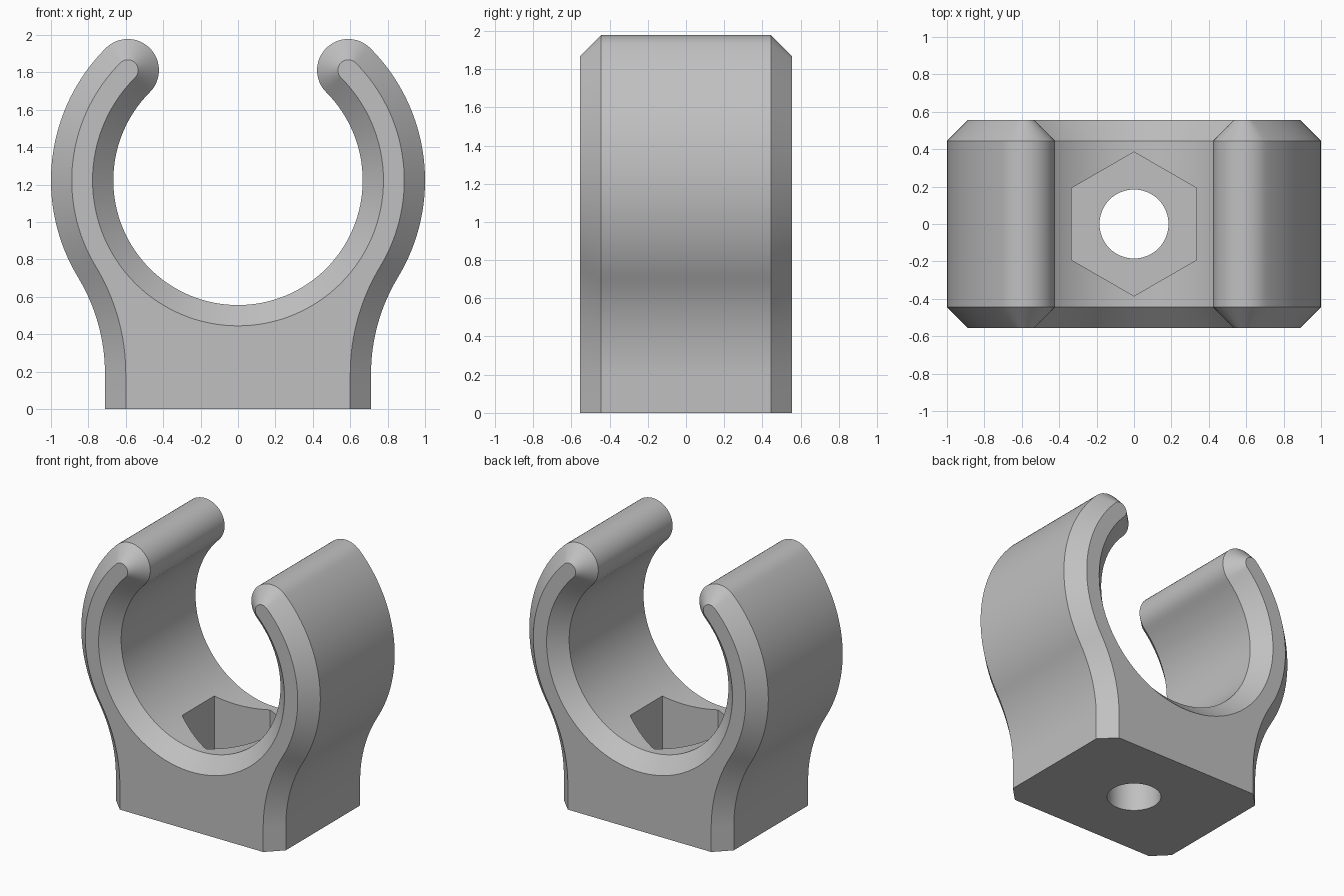
import bpy, bmesh
from math import cos, sin, acos, sqrt, radians, pi

cube = bpy.data.objects.get("Cube")
if cube:
    bpy.data.objects.remove(cube, do_unlink=True)

MM = 1 / 9                      # one design unit
AXIS_Z = 11 * MM                # height of the gripped tube axis
INNER, OUTER = 6 * MM, 9 * MM   # ring radii
FOOT = 6.4 * MM                 # half width of the foot
FLARE = 9 * MM                  # radius of the concave side
CHAMFER = 1 * MM
HALF_DEPTH = 5 * MM

grey = bpy.data.materials.new("plain grey")
grey.use_nodes = True
colour = (0.53, 0.53, 0.53, 1)
grey.diffuse_color = colour
grey.node_tree.nodes["Principled BSDF"].inputs["Base Color"].default_value = colour


def arc(cx, cz, r, start, end, steps):
    return [(cx + r * cos(start + (end - start) * i / steps),
             cz + r * sin(start + (end - start) * i / steps))
            for i in range(steps + 1)]


def clip_outline(inset):
    """Closed outline of the clip, drawn inwards by the inset except at the base."""
    flare_x = FOOT + FLARE
    join = acos(flare_x / (OUTER + FLARE))
    flare_z = AXIS_Z - sqrt((OUTER + FLARE) ** 2 - flare_x ** 2)
    tip = radians(45)
    mid = (INNER + OUTER) / 2
    half = [(FOOT - inset, 0)]
    half += arc(flare_x, flare_z, FLARE + inset, pi, pi - join, 16)
    half += arc(0, AXIS_Z, OUTER - inset, -join, tip, 32)[1:]
    half += arc(mid * cos(tip), AXIS_Z + mid * sin(tip),
                (OUTER - INNER) / 2 - inset, tip, tip + pi, 24)[1:]
    half += arc(0, AXIS_Z, INNER + inset, tip, -pi / 2, 48)[1:]
    return half + [(-x, z) for x, z in reversed(half[:-1])]


def make_object(name, bm):
    bmesh.ops.recalc_face_normals(bm, faces=bm.faces)
    mesh = bpy.data.meshes.new(name)
    bm.to_mesh(mesh)
    bm.free()
    mesh.materials.append(grey)
    obj = bpy.data.objects.new(name, mesh)
    bpy.context.collection.objects.link(obj)
    return obj


# Clip body: outline lofted along y, with chamfered front and back
bm = bmesh.new()
rings = []
for y, inset in ((-HALF_DEPTH, CHAMFER), (CHAMFER - HALF_DEPTH, 0),
                 (HALF_DEPTH - CHAMFER, 0), (HALF_DEPTH, CHAMFER)):
    rings.append([bm.verts.new((x, y, z)) for x, z in clip_outline(inset)])
count = len(rings[0])
for a, b in zip(rings, rings[1:]):
    for i in range(count):
        j = (i + 1) % count
        bm.faces.new((a[i], a[j], b[j], b[i]))
bm.faces.new(rings[0])
bm.faces.new(rings[-1])
clip = make_object("pipe_clip", bm)


def drill(name, sides, radius, bottom, top, turn):
    """Cut an upright prism out of the clip."""
    bm = bmesh.new()
    bmesh.ops.create_cone(bm, cap_ends=True, segments=sides, radius1=radius,
                          radius2=radius, depth=top - bottom)
    cutter = make_object(name, bm)
    cutter.location.z = (top + bottom) / 2
    cutter.rotation_euler.z = turn
    cutter.hide_render = True
    mod = clip.modifiers.new(name, 'BOOLEAN')
    mod.operation = 'DIFFERENCE'
    mod.solver = 'EXACT'
    mod.object = cutter
    bpy.context.view_layer.objects.active = clip
    bpy.ops.object.modifier_apply(modifier=name)
    bpy.data.objects.remove(cutter, do_unlink=True)


# Hexagonal nut pocket and round bolt hole
drill("nut_pocket", 6, 3 * MM / cos(pi / 6), 2 * MM, AXIS_Z, 0)
drill("bolt_hole", 64, 1.66 * MM, -MM, AXIS_Z, 0)

bpy.ops.object.select_all(action='DESELECT')
clip.select_set(True)
bpy.context.view_layer.objects.active = clip
bpy.ops.object.shade_smooth_by_angle(angle=radians(25))
